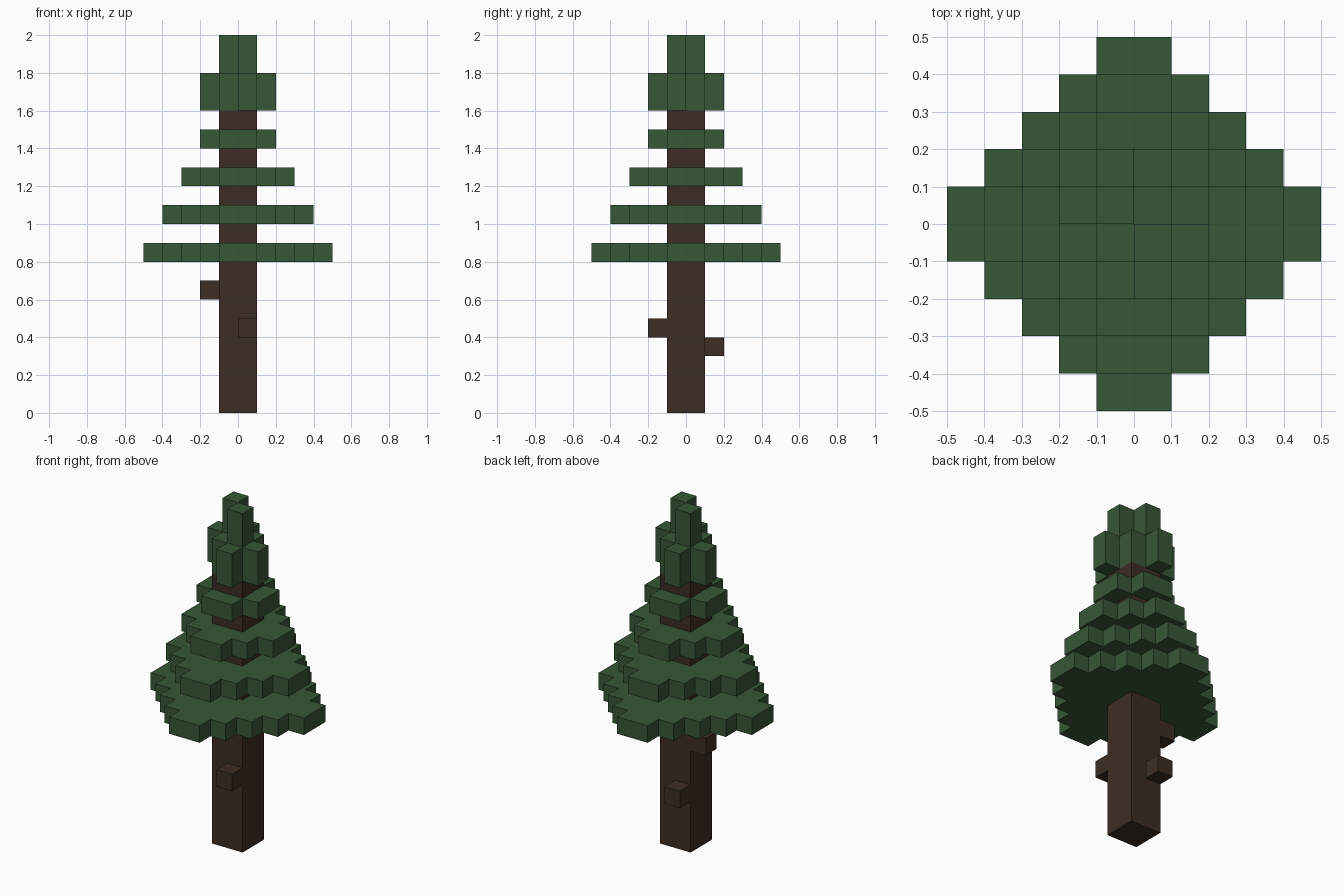
import bpy
import bmesh

cube = bpy.data.objects.get("Cube")
if cube:
    bpy.data.objects.remove(cube, do_unlink=True)

U = 0.1  # edge of one block


def make_material(name, colour):
    mat = bpy.data.materials.new(name)
    mat.use_nodes = True
    mat.diffuse_color = (*colour, 1)
    mat.node_tree.nodes["Principled BSDF"].inputs["Base Color"].default_value = (*colour, 1)
    return mat


bark = make_material("bark_brown", (0.045, 0.026, 0.017))
needles = make_material("needle_green", (0.037, 0.095, 0.037))


def prism(name, outline, bottom, top, mat):
    """Extrude a flat outline, in block units, from bottom to top."""
    bm = bmesh.new()
    base = bm.faces.new([bm.verts.new((x * U, y * U, bottom * U)) for x, y in outline])
    extruded = bmesh.ops.extrude_face_region(bm, geom=[base])["geom"]
    raised = [v for v in extruded if isinstance(v, bmesh.types.BMVert)]
    bmesh.ops.translate(bm, verts=raised, vec=(0, 0, (top - bottom) * U))
    bmesh.ops.recalc_face_normals(bm, faces=bm.faces)
    mesh = bpy.data.meshes.new(name)
    bm.to_mesh(mesh)
    bm.free()
    mesh.materials.append(mat)
    obj = bpy.data.objects.new(name, mesh)
    bpy.context.collection.objects.link(obj)
    return obj


def square(x, y, size=1):
    return [(x, y), (x + size, y), (x + size, y + size), (x, y + size)]


def stepped_diamond(radius):
    """One stair-stepped quarter, turned four times."""
    quarter = []
    for k in range(1, radius + 1):
        quarter.append((radius + 1 - k, k))
        if k < radius:
            quarter.append((radius - k, k))
    outline = []
    for _ in range(4):
        outline += quarter
        quarter = [(-y, x) for x, y in quarter]
    return outline


# Trunk and its three branch stubs
prism("trunk", square(-1, -1, 2), 0, 16, bark)
prism("front_stub", square(0, -2), 4, 5, bark)
prism("back_stub", square(-1, 1), 3, 4, bark)
prism("side_stub", square(-2, 0), 6, 7, bark)

# Foliage tiers, shrinking upwards
for i, radius in enumerate((5, 4, 3, 2)):
    bottom = 8 + 2 * i
    prism(f"foliage_tier_{i + 1}", stepped_diamond(radius), bottom, bottom + 1, needles)

# Crown with one block on each side, the same after a half turn
half = [(1, 1), (0, 1), (0, 2), (-1, 2), (-1, 1), (-2, 1), (-2, 0), (-1, 0)]
prism("crown", half + [(-x, -y) for x, y in half], 16, 18, needles)

# Two tip columns on opposite corners
prism("front_tip", square(0, -1), 18, 20, needles)
prism("back_tip", square(-1, 0), 18, 20, needles)
